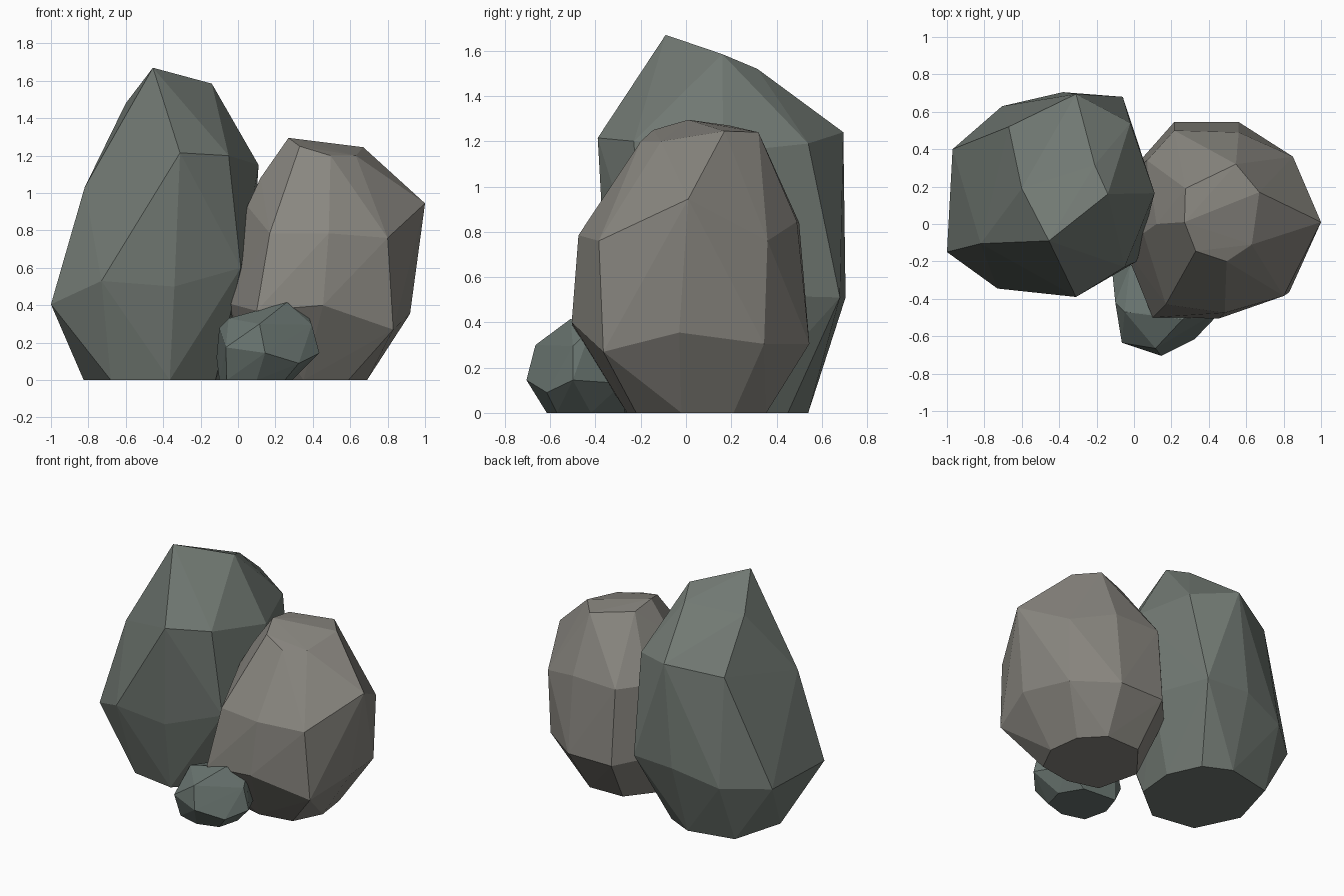
import bpy, bmesh, math


def rock(name, color, base, corners):
    """Faceted boulder: hull of a flat footprint (x, y) and chiselled corners (x, y, z)."""
    bm = bmesh.new()
    for p in [(x, y, 0) for x, y in base] + corners:
        bm.verts.new(p)
    bmesh.ops.convex_hull(bm, input=bm.verts[:])
    bmesh.ops.delete(bm, geom=[v for v in bm.verts if not v.link_faces], context='VERTS')
    bmesh.ops.dissolve_limit(bm, angle_limit=math.radians(1), verts=bm.verts[:], edges=bm.edges[:])
    bmesh.ops.recalc_face_normals(bm, faces=bm.faces[:])
    mesh = bpy.data.meshes.new(name)
    bm.to_mesh(mesh)
    bm.free()
    mat = bpy.data.materials.new(name + "_stone")
    mat.diffuse_color = (*color, 1)
    mesh.materials.append(mat)
    obj = bpy.data.objects.new(name, mesh)
    bpy.context.collection.objects.link(obj)


# tall boulder on the left
rock("tall_boulder", (0.165, 0.19, 0.17),
     [(-.365, -.25), (-.095, .22), (-.2, .45), (-.39, .54), (-.72, .47),
      (-.825, .1), (-.68, -.2), (-.12, -.05)],
     [(-.455, -.09, 1.67), (-.14, .16, 1.585), (-.6, .19, 1.48), (-.21, .315, 1.52),
      (-.31, .695, 1.24), (-.31, -.39, 1.215), (.11, .165, 1.15), (-.82, -.105, 1.03),
      (-.05, -.23, 1.2), (-.02, .54, 1.19), (-.67, .52, 1.17),
      (-1, -.15, .405), (-.73, -.345, .53), (-.34, -.35, .5), (.015, -.2, .6),
      (.07, .28, .52), (-.06, .68, .51), (-.38, .705, .51), (-.705, .63, .42),
      (-.97, .4, .4)])

# rounder boulder on the right
rock("round_boulder", (0.25, 0.24, 0.215),
     [(.69, -.02), (.59, -.22), (.35, -.26), (.13, -.2), (.06, .1),
      (.26, .35), (.52, .355), (.66, .21)],
     [(.27, .01, 1.295), (.275, .19, 1.27), (.67, .17, 1.245), (.545, .32, 1.24),
      (.33, -.145, 1.25), (.495, -.2, 1.2), (.63, -.11, 1.2), (.12, 0, 1.08),
      (1, .01, .945), (.8, -.385, .76), (.485, -.475, .785), (.17, -.43, .785),
      (.05, -.05, .93), (.07, .34, .85), (.215, .5, .84), (.56, .49, .845),
      (.85, .36, .76), (.92, -.03, .355), (.83, -.365, .27), (.455, -.505, .4),
      (.1, -.5, .37), (-.05, -.13, .41), (-.02, .28, .35), (.215, .545, .305),
      (.56, .545, .305), (.84, .345, .305)])

# small stone at the front
rock("small_stone", (0.14, 0.175, 0.16),
     [(-.1, -.4), (-.06, -.57), (.1, -.615), (.25, -.57), (.29, -.42), (.2, -.27), (-.05, -.25)],
     [(.145, -.705, .145), (.115, -.665, .3), (.26, -.51, .415), (.1, -.48, .37),
      (-.05, -.47, .33), (-.1, -.42, .28), (-.065, -.635, .175), (-.115, -.27, .12),
      (.325, -.615, .09), (.435, -.5, .145), (.395, -.5, .295), (.365, -.42, .37),
      (-.02, -.22, .27), (.25, -.24, .33), (.33, -.28, .13)])
